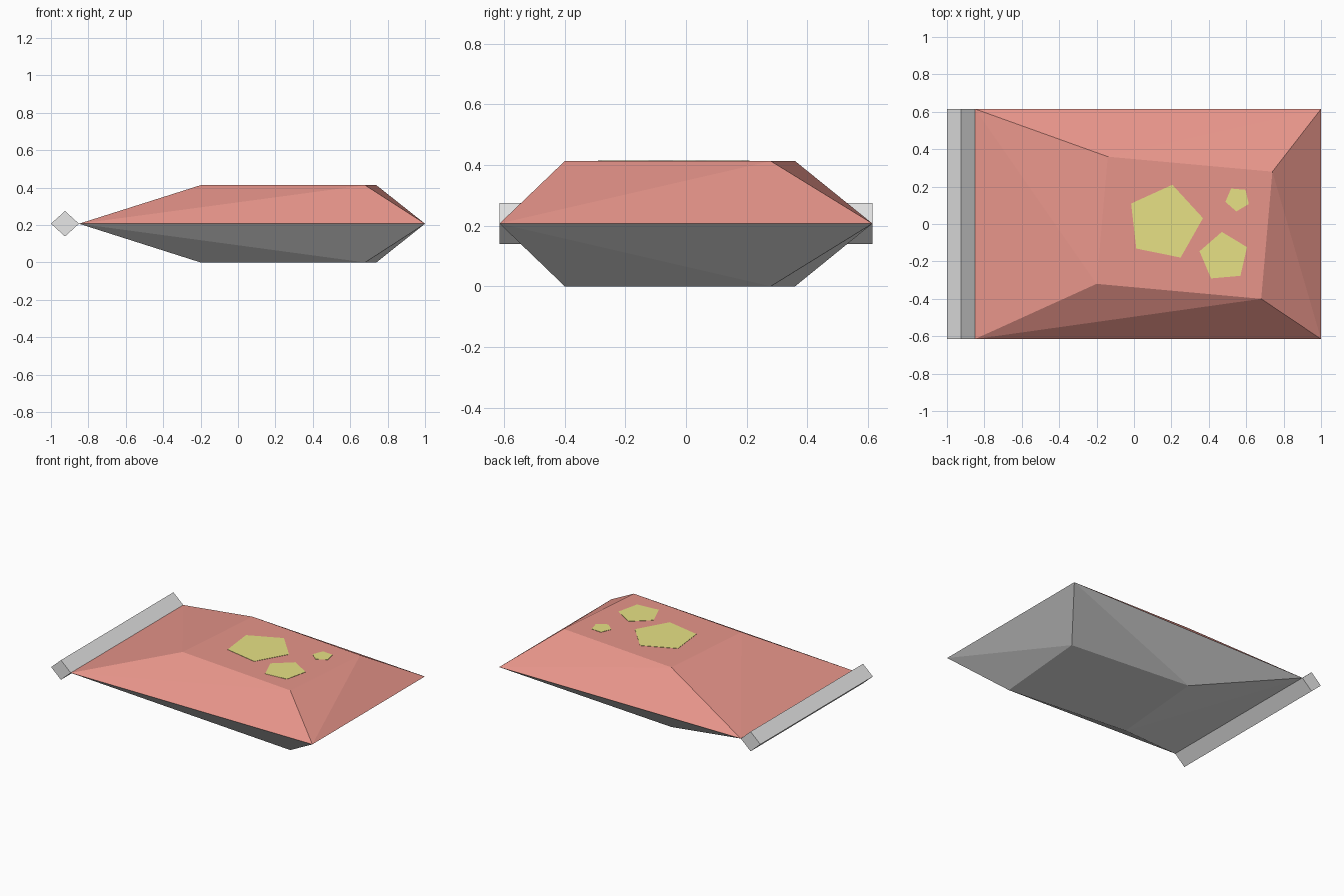
import bpy
import bmesh
from math import cos, sin, pi, radians

cube = bpy.data.objects.get("Cube")
if cube:
    bpy.data.objects.remove(cube, do_unlink=True)


def material(name, rgb):
    mat = bpy.data.materials.new(name)
    mat.use_nodes = True
    mat.diffuse_color = (*rgb, 1)
    mat.node_tree.nodes["Principled BSDF"].inputs["Base Color"].default_value = (*rgb, 1)
    return mat


RED = material("salmon red", (0.8, 0.30, 0.255))
GREY = material("light grey", (0.8, 0.8, 0.8))
YELLOW = material("olive yellow", (0.8, 0.755, 0.235))


def make_object(name, bm, *mats):
    bmesh.ops.recalc_face_normals(bm, faces=bm.faces)
    mesh = bpy.data.meshes.new(name)
    bm.to_mesh(mesh)
    bm.free()
    for mat in mats:
        mesh.materials.append(mat)
    obj = bpy.data.objects.new(name, mesh)
    bpy.context.collection.objects.link(obj)
    return obj


def prism(name, outline, lift, mat):
    """Extrude a closed outline of 3D points along the vector lift."""
    bm = bmesh.new()
    face = bm.faces.new([bm.verts.new(p) for p in outline])
    extruded = bmesh.ops.extrude_face_region(bm, geom=[face], use_keep_orig=True)
    moved = [g for g in extruded["geom"] if isinstance(g, bmesh.types.BMVert)]
    bmesh.ops.translate(bm, verts=moved, vec=lift)
    return make_object(name, bm, mat)


MID, TOP, HALF_Y = 0.207, 0.413, 0.615
SEAL_X = -0.85

# Pouch: a shared rim with a skewed panel above and below, joined by triangles
rim_outline = [(SEAL_X, -HALF_Y), (1, -HALF_Y), (1, HALF_Y), (SEAL_X, HALF_Y)]
panel_outline = [(-0.20, -0.32), (0.68, -0.40), (0.74, 0.28), (-0.14, 0.36)]
bm = bmesh.new()
rim = [bm.verts.new((x, y, MID)) for x, y in rim_outline]
for slot, z in enumerate((TOP, 0)):
    panel = [bm.verts.new((x, y, z)) for x, y in panel_outline]
    faces = [bm.faces.new(panel)]
    for i in range(4):
        j = (i + 1) % 4
        faces.append(bm.faces.new((rim[i], rim[j], panel[j])))
        faces.append(bm.faces.new((rim[i], panel[j], panel[i])))
    for face in faces:
        face.material_index = slot
make_object("pouch", bm, RED, GREY)

# Seal bar: diamond section along the left edge
cx, half_x, half_z = -0.925, 0.075, 0.068
diamond = [(cx + half_x * cos(k * pi / 2), -HALF_Y, MID + half_z * sin(k * pi / 2))
           for k in range(4)]
prism("seal_bar", diamond, (0, 2 * HALF_Y, 0), GREY)

# Pentagon patches on the top panel
for name, x, y, radius, turn in (
    ("large_patch", 0.164, 0.008, 0.206, 78.5),
    ("medium_patch", 0.481, -0.176, 0.134, 95),
    ("small_patch", 0.553, 0.133, 0.066, -95),
):
    angles = [radians(turn + 72 * k) for k in range(5)]
    outline = [(x + radius * cos(a), y + radius * sin(a), TOP - 0.001) for a in angles]
    prism(name, outline, (0, 0, 0.003), YELLOW)
